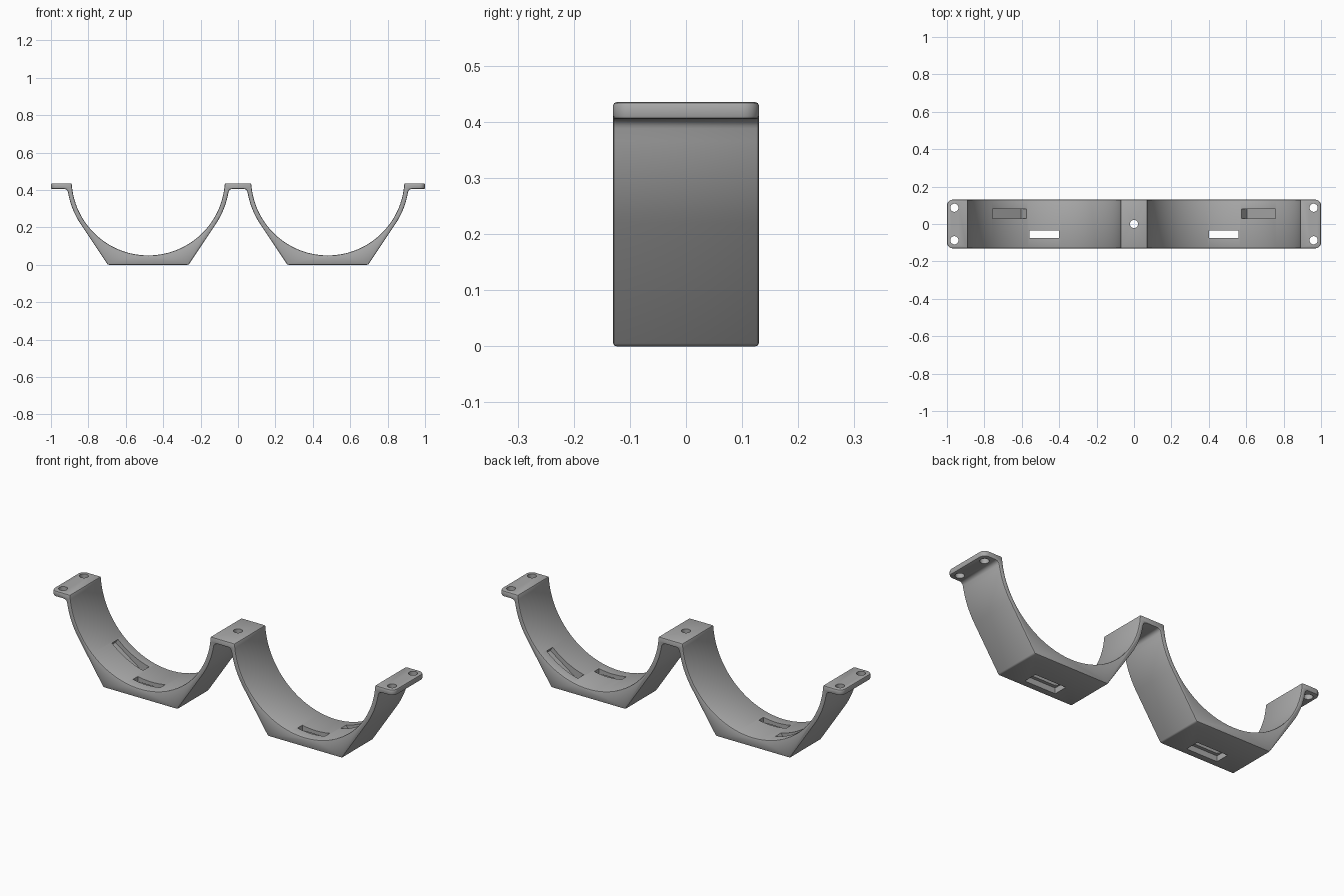
import bpy, bmesh, math
from mathutils import Matrix

cube = bpy.data.objects.get("Cube")
if cube:
    bpy.data.objects.remove(cube)

CX, CZ = 0.48, 0.46           # cradle centre
R_IN, R_OUT = 0.41, 0.435     # cradle radii
TOP, UNDER = 0.435, 0.405     # tab faces
HALF_Y, FILLET = 0.13, 0.02

grey = bpy.data.materials.new("plain_grey")
grey.use_nodes = True
grey.diffuse_color = (0.4, 0.4, 0.4, 1)
grey.node_tree.nodes["Principled BSDF"].inputs["Base Color"].default_value = (0.4, 0.4, 0.4, 1)


def arc(cx, cz, r, a, b, n):
    return [(cx + r * math.cos(a + (b - a) * i / n), cz + r * math.sin(a + (b - a) * i / n))
            for i in range(n + 1)]


def make_object(name, bm):
    bmesh.ops.recalc_face_normals(bm, faces=bm.faces)
    mesh = bpy.data.meshes.new(name)
    bm.to_mesh(mesh)
    bm.free()
    mesh.materials.append(grey)
    obj = bpy.data.objects.new(name, mesh)
    bpy.context.collection.objects.link(obj)
    return obj


def apply(obj, mod):
    bpy.context.view_layer.objects.active = obj
    bpy.ops.object.modifier_apply(modifier=mod.name)


def cut(obj, bm):
    cutter = make_object("cutter", bm)
    cutter.hide_render = True
    mod = obj.modifiers.new("cut", "BOOLEAN")
    mod.operation, mod.solver, mod.object = "DIFFERENCE", "EXACT", cutter
    apply(obj, mod)
    bpy.data.objects.remove(cutter)


def cut_box(obj, centre, size, tilt=0):
    bm = bmesh.new()
    mat = (Matrix.Translation(centre) @ Matrix.Rotation(tilt, 4, "Y")
           @ Matrix.Diagonal((*size, 1)))
    bmesh.ops.create_cube(bm, size=1, matrix=mat)
    cut(obj, bm)


def cut_hole(obj, x, y):
    bm = bmesh.new()
    bmesh.ops.create_cone(bm, cap_ends=True, segments=24, radius1=0.022, radius2=0.022,
                          depth=0.2, matrix=Matrix.Translation((x, y, 0.42)))
    cut(obj, bm)


# Outer wall of a cradle: tab fillet, arc, then tangent slope down to the base
f_z = UNDER - FILLET
f_dx = math.sqrt((R_OUT + FILLET) ** 2 - (CZ - f_z) ** 2)
start = math.atan2(f_z - CZ, f_dx)
tangent = -math.atan2(2, 3)
wall = arc(CX + f_dx, f_z, FILLET, math.pi / 2, math.pi + start, 5)
wall += arc(CX, CZ, R_OUT, start, tangent, 8)[1:]
tx, tz = wall[-1]
wall.append((tx - tz * 2 / 3, 0))

# Half profile, then its mirror image
lip = math.asin((TOP - CZ) / R_IN)
half = arc(CX, CZ, R_IN, math.pi - lip, 2 * math.pi + lip, 56)
half += [(1, TOP), (1, UNDER)] + wall
half += [(2 * CX - x, z) for x, z in reversed(wall)]
outline = half + [(-x, z) for x, z in reversed(half)]

# Extrude the bracket and round the tab corners
bm = bmesh.new()
face = bm.faces.new([bm.verts.new((x, -HALF_Y, z)) for x, z in outline])
ext = bmesh.ops.extrude_face_region(bm, geom=[face])
bmesh.ops.translate(bm, vec=(0, 2 * HALF_Y, 0),
                    verts=[g for g in ext["geom"] if isinstance(g, bmesh.types.BMVert)])
corners = [e for e in bm.edges if all(abs(v.co.x) > 0.999 for v in e.verts)
           and abs(e.verts[0].co.z - e.verts[1].co.z) > 0.01]
bmesh.ops.bevel(bm, geom=corners, offset=0.03, segments=5, profile=0.5, affect="EDGES")
bracket = make_object("double_cradle_bracket", bm)

# Softened edges
bevel = bracket.modifiers.new("soft_edges", "BEVEL")
bevel.width, bevel.segments = 0.006, 2
bevel.limit_method, bevel.angle_limit = "ANGLE", math.radians(35)
apply(bracket, bevel)

# Screw holes
cut_hole(bracket, 0, 0)
for side in (-1, 1):
    for y in (-0.087, 0.087):
        cut_hole(bracket, side * 0.96, y)

# Base slots with a wider recess below, and blind pockets in the outer slopes
tilt = math.radians(35)
length, height, depth = 0.204, 0.2, 0.05
rise = height / 2 - depth
px = 0.575 + math.cos(tilt) * length / 2 - math.sin(tilt) * rise
pz = 0.061 + math.sin(tilt) * length / 2 + math.cos(tilt) * rise
for side in (-1, 1):
    cut_box(bracket, (side * CX, -0.055, 0.05), (0.16, 0.04, 0.3))
    cut_box(bracket, (side * CX, -0.055, 0), (0.18, 0.075, 0.06))
    cut_box(bracket, (side * px, 0.055, pz), (length, 0.05, height), -side * tilt)

bpy.ops.object.select_all(action="DESELECT")
bracket.select_set(True)
bpy.context.view_layer.objects.active = bracket
bpy.ops.object.shade_smooth_by_angle(angle=math.radians(30))
